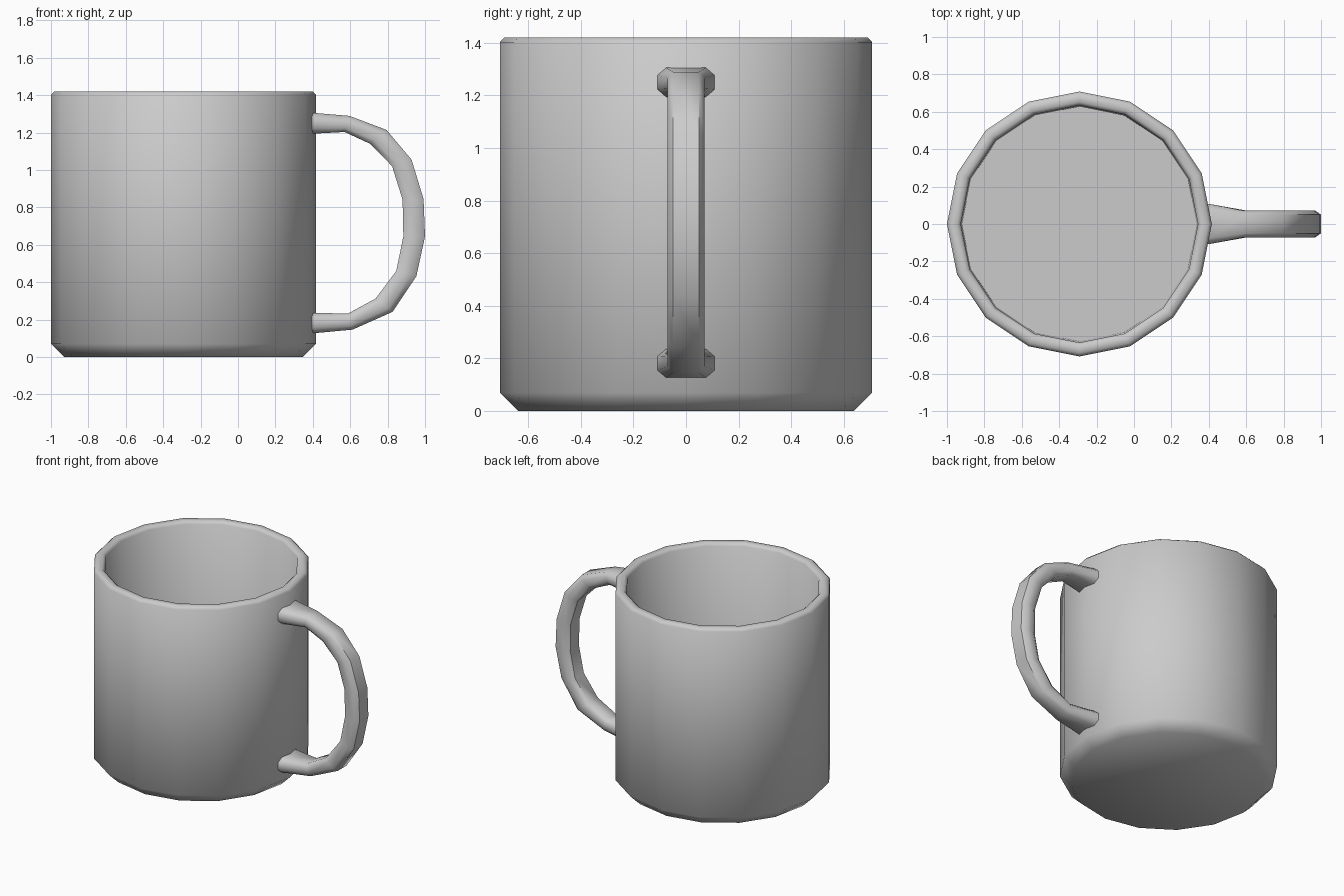
import bpy, bmesh, math

if "Cube" in bpy.data.objects:
    bpy.data.objects.remove(bpy.data.objects["Cube"])


def finish(name, bm, angle):
    bmesh.ops.recalc_face_normals(bm, faces=bm.faces)
    me = bpy.data.meshes.new(name)
    bm.to_mesh(me)
    bm.free()
    ob = bpy.data.objects.new(name, me)
    bpy.context.collection.objects.link(ob)
    bpy.ops.object.select_all(action='DESELECT')
    ob.select_set(True)
    bpy.context.view_layer.objects.active = ob
    bpy.ops.object.shade_smooth_by_angle(angle=math.radians(angle))
    return ob


def loft(name, rings, angle):
    """Skin a list of equal-length closed rings and cap both ends."""
    bm = bmesh.new()
    loops = [[bm.verts.new(p) for p in ring] for ring in rings]
    n = len(loops[0])
    for a, b in zip(loops, loops[1:]):
        for i in range(n):
            j = (i + 1) % n
            bm.faces.new((a[i], a[j], b[j], b[i]))
    bm.faces.new(loops[0])
    bm.faces.new(loops[-1])
    return finish(name, bm, angle)


# Mug body: 16-sided hollow cup, from underside up over the rim to the inner floor
CX, SIDES = -0.292, 16
profile = [(0.637, 0.0), (0.708, 0.07), (0.708, 1.402), (0.69, 1.42),
           (0.652, 1.42), (0.634, 1.402), (0.628, 0.08)]
rings = [[(CX + r * math.cos(math.tau * i / SIDES),
           r * math.sin(math.tau * i / SIDES), z) for i in range(SIDES)]
         for r, z in profile]
loft("mug_body", rings, 50)

# Handle: chamfered section swept between outer and inner edge points (x, z)
outer = [(0.37, 1.307), (0.404, 1.305), (0.596, 1.289), (0.794, 1.214),
         (0.928, 1.055), (0.992, 0.845), (1.0, 0.645), (0.954, 0.433),
         (0.826, 0.241), (0.612, 0.146), (0.404, 0.127), (0.37, 0.125)]
inner = [(0.37, 1.193), (0.404, 1.194), (0.57, 1.203), (0.708, 1.139),
         (0.824, 1.02), (0.88, 0.84), (0.884, 0.645), (0.846, 0.46),
         (0.735, 0.312), (0.588, 0.232), (0.404, 0.236), (0.37, 0.237)]
section = [(0.7, 1), (1, 0.74), (1, 0.26), (0.7, 0),
           (-0.7, 0), (-1, 0.26), (-1, 0.74), (-0.7, 1)]
last = len(outer) - 1
rings = []
for k, (o, i) in enumerate(zip(outer, inner)):
    half = {0: 0.113, 1: 0.107}.get(min(k, last - k), 0.071)  # flared ends
    rings.append([(i[0] + (o[0] - i[0]) * t, half * s, i[1] + (o[1] - i[1]) * t)
                  for s, t in section])
loft("handle", rings, 50)
